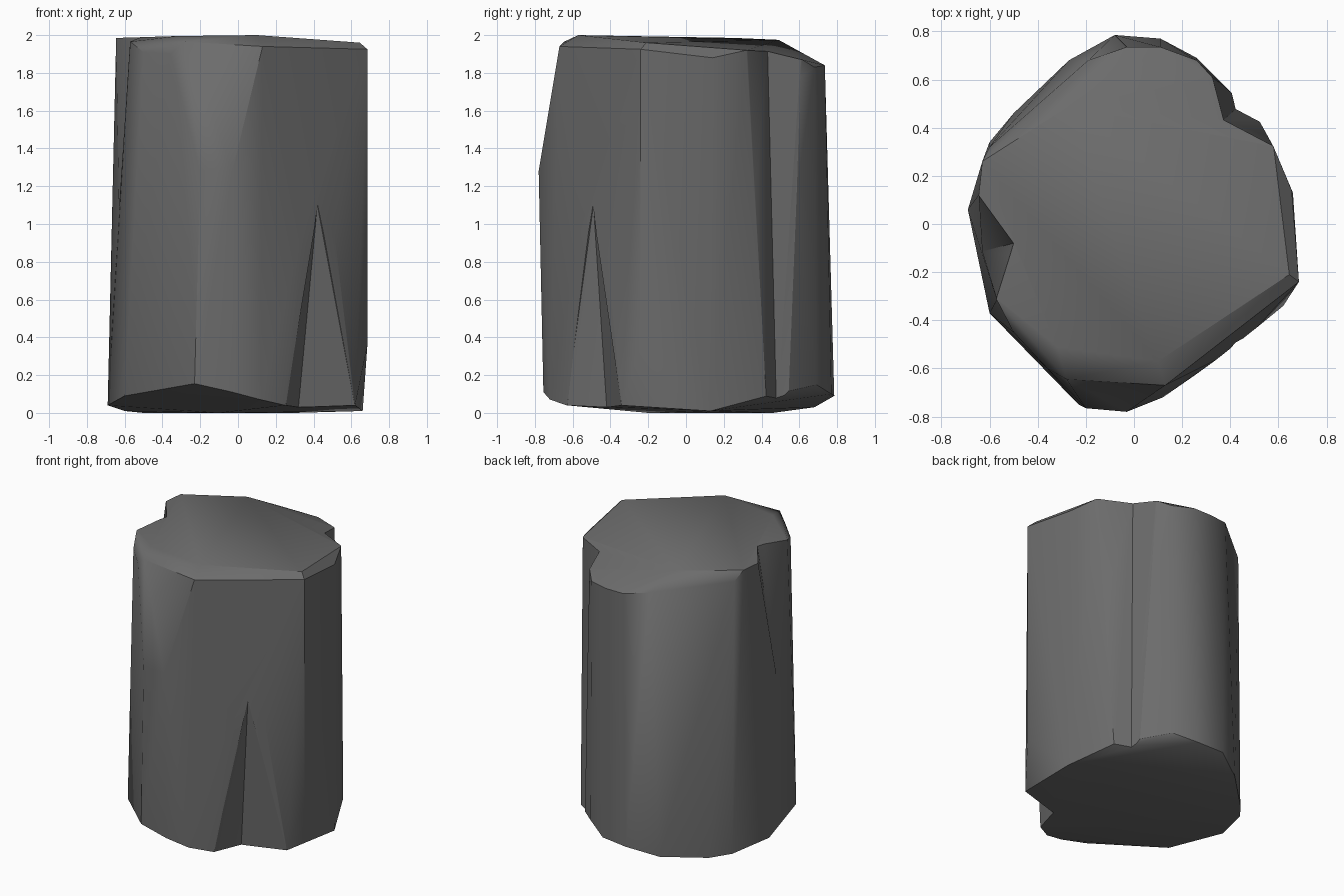
import bpy, bmesh, math

stone = bpy.data.materials.new("dark grey stone")
stone.diffuse_color = (0.15, 0.15, 0.15, 1)


def hull(name, pts):
    """Convex faceted solid around a few corner points."""
    bm = bmesh.new()
    for p in pts:
        bm.verts.new(p)
    res = bmesh.ops.convex_hull(bm, input=bm.verts[:])
    loose = [v for v in bm.verts if not v.link_faces]
    bmesh.ops.delete(bm, geom=loose, context='VERTS')
    bmesh.ops.recalc_face_normals(bm, faces=bm.faces[:])
    me = bpy.data.meshes.new(name)
    bm.to_mesh(me)
    bm.free()
    me.materials.append(stone)
    ob = bpy.data.objects.new(name, me)
    bpy.context.collection.objects.link(ob)
    return ob


# foot corners, anticlockwise from the front left
foot = [(-0.60, -0.37, 0.09), (-0.23, -0.75, 0.155), (-0.03, -0.755, 0.11),
        (0.12, -0.72, 0.07), (0.25, -0.63, 0.04), (0.62, -0.34, 0.04),
        (0.66, 0.13, 0.01), (0.52, 0.43, 0.09), (0.26, 0.69, 0.15),
        (0.11, 0.77, 0.10), (-0.08, 0.785, 0.09), (-0.27, 0.68, 0.03),
        (-0.50, 0.46, 0.0), (-0.60, 0.34, 0.01), (-0.69, 0.06, 0.04),
        (-0.1, -0.2, 0.0), (0.3, 0.1, 0.0)]
# corners partway up the sides
sides = [(0.685, -0.24, 0.36), (-0.03, -0.78, 1.28), (-0.20, -0.765, 1.28),
         (0.34, -0.565, 0.95), (0.51, -0.43, 0.95)]
# crown corners with chipped rim
crown = [(-0.57, -0.315, 1.965), (-0.50, -0.45, 1.91), (-0.36, -0.60, 1.90),
         (-0.32, -0.51, 1.995), (-0.28, -0.645, 1.965), (0.13, -0.67, 1.94),
         (0.10, -0.57, 2.0), (0.645, -0.21, 1.96), (0.685, -0.24, 1.925),
         (0.655, 0.14, 1.88), (0.58, 0.32, 1.92), (0.32, 0.615, 1.87),
         (0.26, 0.68, 1.83), (0.11, 0.735, 1.84), (-0.03, 0.735, 1.84),
         (-0.19, 0.68, 1.87), (-0.27, 0.49, 1.975), (-0.60, 0.32, 1.92),
         (-0.63, 0.26, 1.985), (-0.645, 0.12, 1.985)]
pillar = hull("stone_pillar", foot + sides + crown)


def ring(outline, z):
    return [(x, y, z) for x, y in outline]


# cracks: left (upper half), back right (full height), front right (lower half)
left_v = [(-0.645, 0.12), (-0.50, -0.08), (-0.57, -0.315), (-0.9, -0.5), (-0.9, 0.3)]
left_cut = ring(left_v, 1.99) + ring(left_v, 2.1) + [(-0.655, -0.12, 0.9), (-0.8, -0.12, 0.9)]
back_cut = (ring([(0.32, 0.615), (0.37, 0.43), (0.58, 0.32), (0.8, 0.5), (0.5, 0.8)], 2.0)
            + ring([(0.41, 0.55), (0.425, 0.48), (0.52, 0.43), (0.8, 0.5), (0.5, 0.8)], -0.02))
front_v = [(0.25, -0.635), (0.32, -0.42), (0.62, -0.34), (0.75, -0.5), (0.4, -0.85)]
front_cut = ring(front_v, 0.03) + ring(front_v, -0.1) + [(0.42, -0.49, 1.1), (0.5, -0.6, 1.1)]

for name, pts in (("left_crack", left_cut), ("back_crack", back_cut),
                  ("front_crack", front_cut)):
    cutter = hull(name, pts)
    cutter.hide_render = True
    mod = pillar.modifiers.new(name, 'BOOLEAN')
    mod.operation = 'DIFFERENCE'
    mod.solver = 'EXACT'
    mod.object = cutter
    bpy.context.view_layer.objects.active = pillar
    bpy.ops.object.modifier_apply(modifier=mod.name)
    bpy.data.objects.remove(cutter)

# soft facets, crisp rims
for o in bpy.context.selected_objects:
    o.select_set(False)
pillar.select_set(True)
bpy.context.view_layer.objects.active = pillar
bpy.ops.object.shade_smooth_by_angle(angle=math.radians(30))
